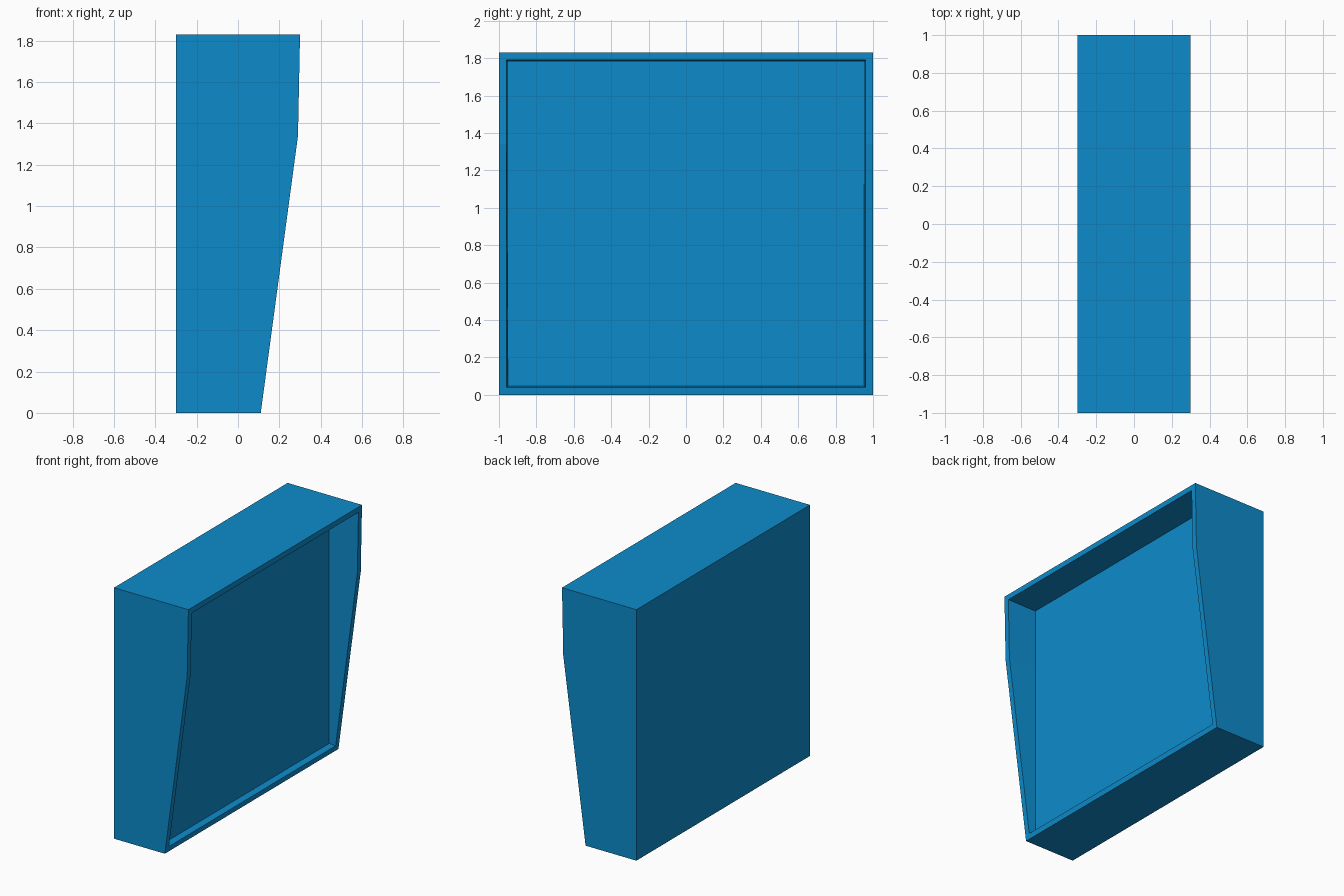
import bpy
import bmesh

cube = bpy.data.objects.get("Cube")
if cube:
    bpy.data.objects.remove(cube, do_unlink=True)

WALL = 0.04       # rim width
PANEL_X = 0.07    # recessed panel position
TAPER = 0.01      # draft of the inner walls
HEIGHT = 1.83

# Single flat colour
blue = bpy.data.materials.new("blue")
blue.use_nodes = True
colour = (0.004, 0.26, 0.60, 1)
blue.diffuse_color = colour
blue.node_tree.nodes["Principled BSDF"].inputs["Base Color"].default_value = colour

# Side profile in x, z, extruded along y
profile = [(-0.30, 0), (0.11, 0), (0.29, 1.34), (0.30, HEIGHT), (-0.30, HEIGHT)]
bm = bmesh.new()
side = bm.faces.new([bm.verts.new((x, -1, z)) for x, z in profile])
ext = bmesh.ops.extrude_face_region(bm, geom=[side])
bmesh.ops.translate(bm, vec=(0, 2, 0),
                    verts=[v for v in ext["geom"] if isinstance(v, bmesh.types.BMVert)])
bmesh.ops.recalc_face_normals(bm, faces=bm.faces[:])

# Rim around the open side
opening = [f for f in bm.faces if f.normal.x > 0.5]
bmesh.ops.inset_region(bm, faces=opening, thickness=WALL, use_even_offset=True)

# Push the opening in to a flat panel with slightly tapered walls
ext = bmesh.ops.extrude_face_region(bm, geom=opening)
bmesh.ops.delete(bm, geom=[f for f in opening if f.is_valid], context="FACES")
for v in [g for g in ext["geom"] if isinstance(g, bmesh.types.BMVert)]:
    v.co.x = PANEL_X
    v.co.y *= 1 - TAPER
    v.co.z = HEIGHT / 2 + (v.co.z - HEIGHT / 2) * (1 - TAPER)
bmesh.ops.recalc_face_normals(bm, faces=bm.faces[:])

mesh = bpy.data.meshes.new("tray_shell")
bm.to_mesh(mesh)
bm.free()
mesh.materials.append(blue)
tray = bpy.data.objects.new("tray_shell", mesh)
bpy.context.collection.objects.link(tray)
